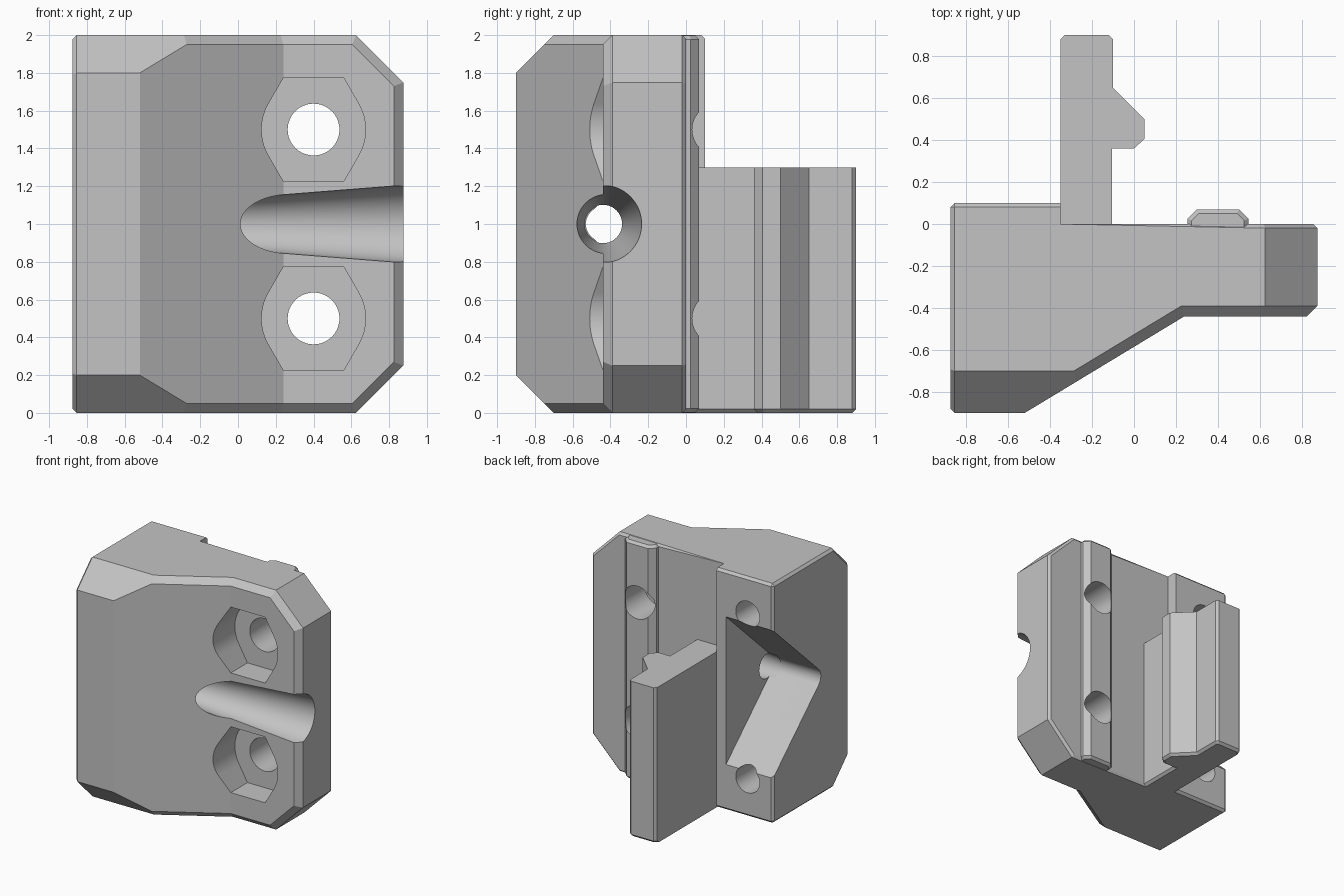
import bpy, bmesh
from math import sin, cos, radians
from mathutils import Vector, Matrix

if "Cube" in bpy.data.objects:
    bpy.data.objects.remove(bpy.data.objects["Cube"], do_unlink=True)

mat = bpy.data.materials.new("plain grey")
mat.use_nodes = True
GREY = (0.55, 0.55, 0.55, 1)
mat.diffuse_color = GREY
mat.node_tree.nodes["Principled BSDF"].inputs["Base Color"].default_value = GREY


def prism(points, offset):
    """Extrude a closed loop of 3D points along an offset."""
    bm = bmesh.new()
    face = bm.faces.new([bm.verts.new(p) for p in points])
    ext = bmesh.ops.extrude_face_region(bm, geom=[face])["geom"]
    verts = [v for v in ext if isinstance(v, bmesh.types.BMVert)]
    bmesh.ops.translate(bm, vec=offset, verts=verts)
    bmesh.ops.recalc_face_normals(bm, faces=bm.faces)
    return bm


def slice_off(bm, co, normal):
    """Remove everything on the normal's side of a plane."""
    geom = bm.verts[:] + bm.edges[:] + bm.faces[:]
    bmesh.ops.bisect_plane(bm, geom=geom, plane_co=co, plane_no=normal, clear_outer=True)
    bmesh.ops.holes_fill(bm, edges=[e for e in bm.edges if e.is_boundary])
    bmesh.ops.recalc_face_normals(bm, faces=bm.faces)


def chamfer(bm, rule, size):
    bm.normal_update()
    edges = [e for e in bm.edges if len(e.link_faces) == 2 and rule(e)]
    bmesh.ops.bevel(bm, geom=edges, offset=size, segments=1, affect='EDGES',
                    clamp_overlap=True)
    bmesh.ops.recalc_face_normals(bm, faces=bm.faces)


def on(e, axis, value):
    return all(abs(v.co[axis] - value) < 0.001 for v in e.verts)


def finish(bm, name):
    mesh = bpy.data.meshes.new(name)
    bm.to_mesh(mesh)
    bm.free()
    mesh.materials.append(mat)
    obj = bpy.data.objects.new(name, mesh)
    bpy.context.collection.objects.link(obj)
    return obj


def cone(start, end, r1, r2):
    a, b = Vector(start), Vector(end)
    bm = bmesh.new()
    turn = (b - a).to_track_quat('Z', 'Y').to_matrix().to_4x4()
    bmesh.ops.create_cone(bm, cap_ends=True, segments=64, radius1=r1, radius2=r2,
                          depth=(b - a).length,
                          matrix=Matrix.Translation((a + b) / 2) @ turn)
    return bm


def combine(target, bm, operation):
    """Apply a boolean with a temporary solid."""
    tool = finish(bm, "helper")
    tool.hide_render = True
    mod = target.modifiers.new("cut", 'BOOLEAN')
    mod.operation, mod.solver, mod.object = operation, 'EXACT', tool
    bpy.context.view_layer.update()
    graph = bpy.context.evaluated_depsgraph_get()
    mesh = bpy.data.meshes.new_from_object(target.evaluated_get(graph))
    target.modifiers.clear()
    target.data = mesh
    bpy.data.objects.remove(tool, do_unlink=True)


# Main body: plan profile with clipped right corners
L, R, F = -0.875, 0.875, -0.44
plan = [(L, -0.9), (-0.52, -0.9), (0.24, F), (R, F), (R, 0), (-0.35, 0),
        (-0.35, 0.1), (L, 0.1)]
bm = prism([(x, y, 0) for x, y in plan], (0, 0, 2))
for z, s in ((2, 1), (0, -1)):
    slice_off(bm, (0.625, 0, z), (1, 0, s))


def front_rim(e):
    ny = sorted(f.normal.y for f in e.link_faces)
    return ny[0] < -0.5 and ny[1] > -0.1 and not on(e, 0, L)


chamfer(bm, front_rim, 0.05)

# Large slanted chamfers on the thick side
for z, s in ((2, 1), (0, -1)):
    slice_off(bm, (0, -0.7, z), (0, -1, s))


def back_rim(e):
    at_inner_corner = on(e, 0, -0.35)
    return (on(e, 0, L) or on(e, 1, 0.1) or on(e, 1, 0)) and not at_inner_corner


chamfer(bm, back_rim, 0.02)
body = finish(bm, "clamp_body")

# Locating ridge on the back
half = [(0.145, -0.05), (0.145, 0.025), (0.1, 0.07)]
ridge = [(0.4 + x, y) for x, y in half] + [(0.4 - x, y) for x, y in reversed(half)]
bm = prism([(x, y, 0.003) for x, y in ridge], (0, 0, 1.994))
chamfer(bm, lambda e: (on(e, 2, 0.003) or on(e, 2, 1.997)) and not on(e, 1, -0.05), 0.02)
combine(body, bm, 'UNION')

# Hooked arm behind the body
arm = [(-0.35, -0.1), (-0.105, -0.1), (-0.105, 0.36), (0, 0.36), (0.05, 0.405),
       (0.05, 0.5), (-0.1, 0.65), (-0.1, 0.88), (-0.12, 0.9), (-0.33, 0.9),
       (-0.35, 0.88)]
bm = prism([(x, y, 0) for x, y in arm], (0, 0, 1.3))
chamfer(bm, lambda e: on(e, 2, 0) and not on(e, 1, -0.1) and not on(e, 0, -0.35), 0.02)
combine(body, bm, 'UNION')

# Bolt holes with rounded hexagonal head pockets
r = 0.275
pocket = []
for side in (0, 180):
    t = radians(side)
    pocket.append((r / cos(radians(30)) * cos(t - radians(60)),
                   r / cos(radians(30)) * sin(t - radians(60))))
    for a in range(-30, 31, 5):
        pocket.append((r * cos(t + radians(a)), r * sin(t + radians(a))))
    pocket.append((r / cos(radians(30)) * cos(t + radians(60)),
                   r / cos(radians(30)) * sin(t + radians(60))))
for z in (0.5, 1.5):
    combine(body, prism([(0.4 + x, -0.22, z + h) for x, h in pocket], (0, -0.7, 0)),
            'DIFFERENCE')
    combine(body, cone((0.4, -1, z), (0.4, 0.3, z), 0.137, 0.137), 'DIFFERENCE')

# Tapered channel from the right side
combine(body, cone((1, F, 1), (-0.5, F, 1), 0.215, 0.097), 'DIFFERENCE')

# Rounded V slot open to the back and left side
t = radians(42.5)
slot = [(F + 0.09 * cos(a), 1 + 0.09 * sin(a))
        for a in [radians(132.5 + 95 * i / 16) for i in range(17)]]
reach = 0.2 - F
edge = reach * sin(t) / cos(t) + 0.09 / cos(t)
slot += [(0.2, 1 - edge), (0.2, 1 + edge)]
combine(body, prism([(-0.44, y, z) for y, z in slot], (-0.6, 0, 0)), 'DIFFERENCE')

# Blind screw holes in the back of the thick side
for z in (0.31, 1.69):
    combine(body, cone((-0.64, 0.3, z), (-0.64, -0.4, z), 0.11, 0.11), 'DIFFERENCE')

bpy.context.view_layer.objects.active = body
body.select_set(True)
bpy.ops.object.shade_smooth_by_angle(angle=radians(20))
